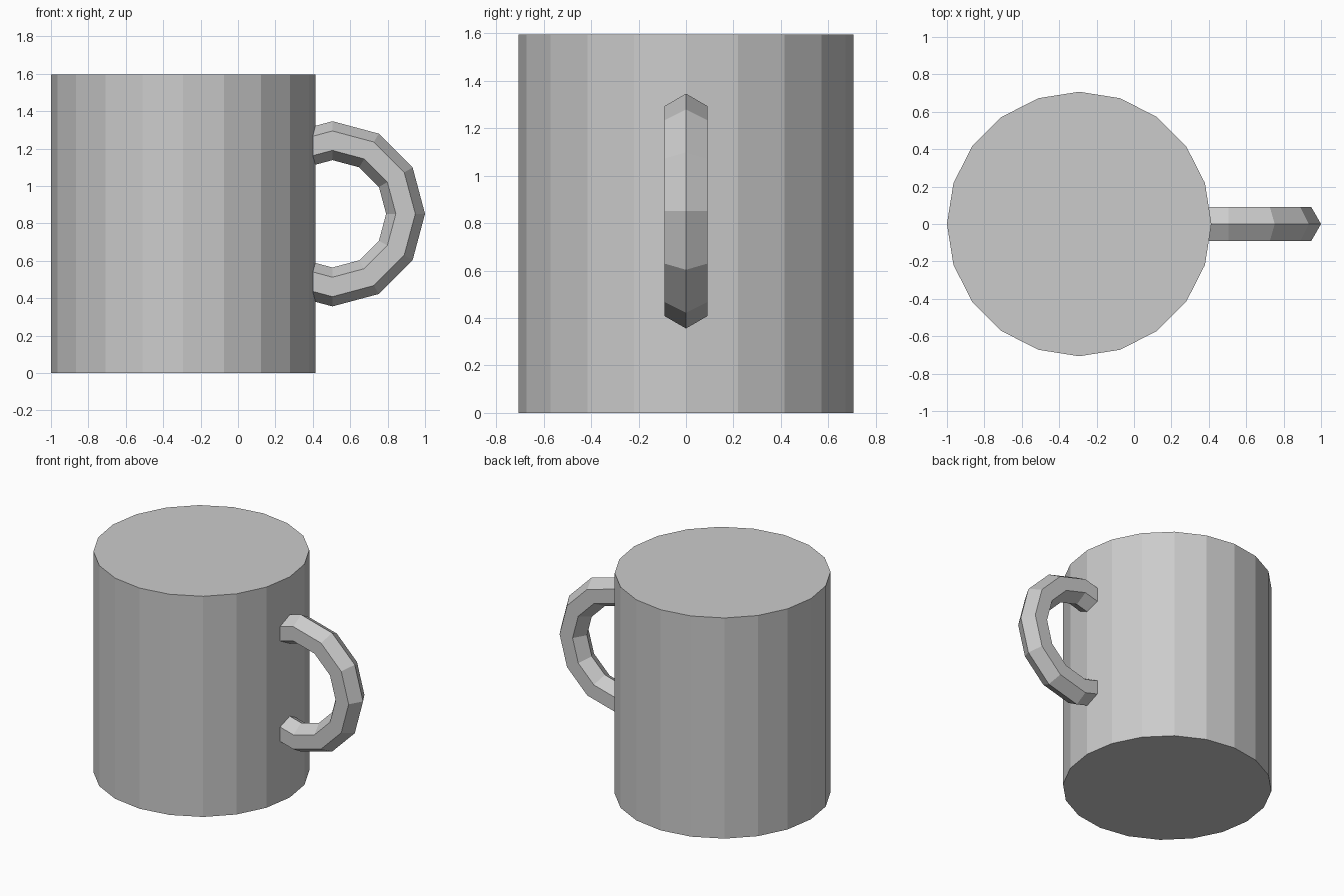
import bpy, bmesh
from math import cos, sin, pi, radians
from mathutils import Matrix, Vector

if "Cube" in bpy.data.objects:
    bpy.data.objects.remove(bpy.data.objects["Cube"])


def finish(name, bm):
    bmesh.ops.recalc_face_normals(bm, faces=bm.faces)
    mesh = bpy.data.meshes.new(name)
    bm.to_mesh(mesh)
    bm.free()
    obj = bpy.data.objects.new(name, mesh)
    bpy.context.collection.objects.link(obj)
    return obj


# Mug body: closed 20-sided cylinder with a corner pointing along +x
HEIGHT, RADIUS = 1.595, 0.707
bm = bmesh.new()
rim = [bm.verts.new((RADIUS * cos(i * pi / 10), RADIUS * sin(i * pi / 10), 0)) for i in range(20)]
base = bm.faces.new(rim)
top = bmesh.ops.extrude_face_region(bm, geom=[base], use_keep_orig=True)["geom"]
bmesh.ops.translate(bm, vec=(0, 0, HEIGHT), verts=[v for v in top if isinstance(v, bmesh.types.BMVert)])
body = finish("mug_body", bm)
body.location.x = -0.293

# Handle: hexagonal section swept in 30 degree steps, ends buried in the body
RING, TUBE, STEPS = 0.391, 0.104, 8
bm = bmesh.new()
rings = []
for i in range(STEPS + 1):
    turn = Matrix.Rotation(radians(-120 + 30 * i), 3, 'Y')
    rings.append([bm.verts.new(turn @ Vector((RING + TUBE * cos(k * pi / 3), TUBE * sin(k * pi / 3), 0)))
                  for k in range(6)])
for a, b in zip(rings, rings[1:]):
    for k in range(6):
        n = (k + 1) % 6
        bm.faces.new((a[k], a[n], b[n], b[k]))
bm.faces.new(rings[0])
bm.faces.new(rings[-1])
handle = finish("handle", bm)
handle.location = (0.505, 0, 0.851)
